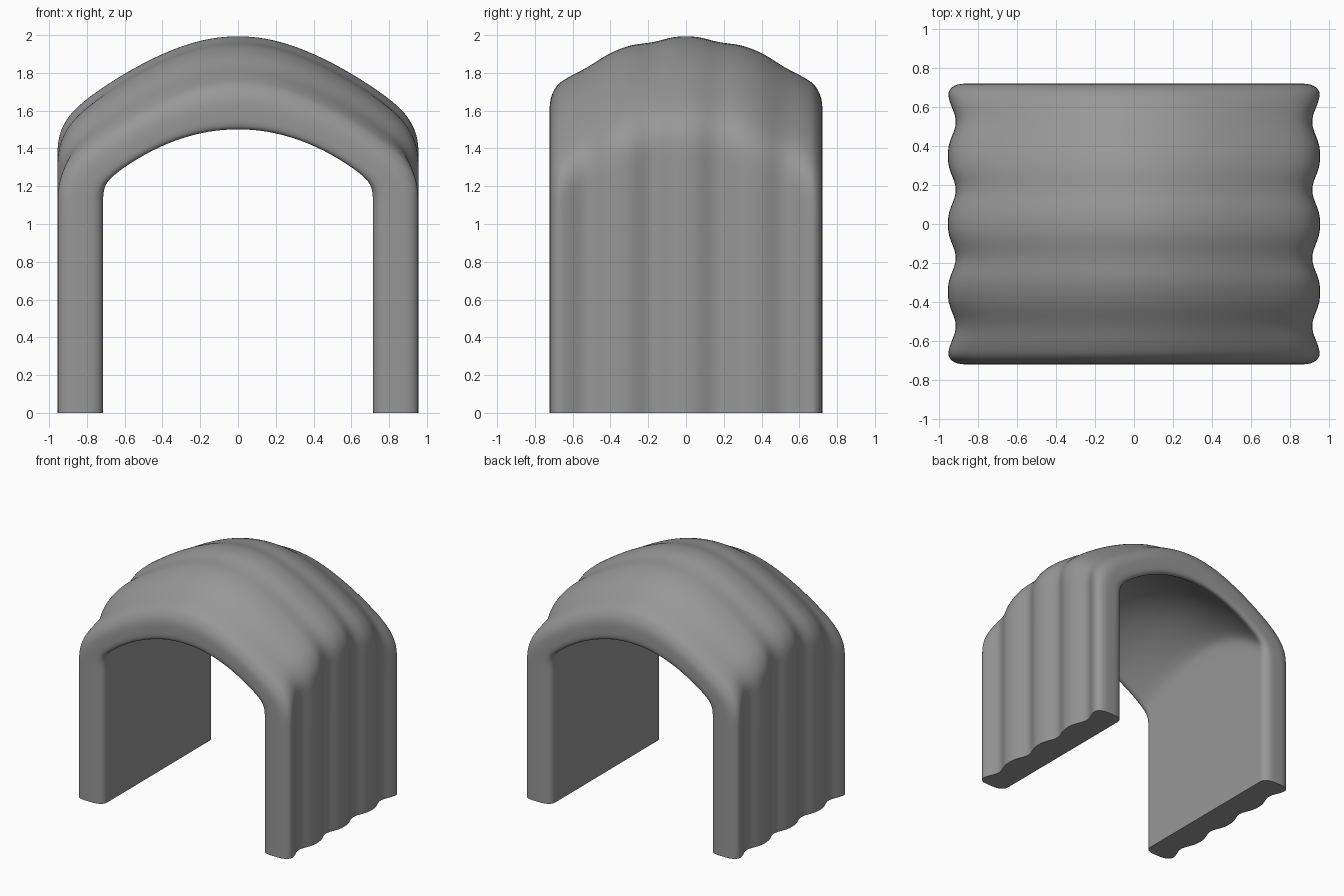
import bpy, bmesh, math

if "Cube" in bpy.data.objects:
    bpy.data.objects.remove(bpy.data.objects["Cube"])

# Half profiles at the middle of the shelter, foot to crown: (x, z)
OUTER = [(.957, 0), (.957, .7), (.957, 1.30), (.957, 1.40), (.947, 1.48), (.90, 1.575),
         (.80, 1.668), (.60, 1.80), (.40, 1.905), (.20, 1.978), (0, 2.002)]
INNER = [(.715, 0), (.715, .7), (.715, 1.29), (.715, 1.39), (.705, 1.45), (.675, 1.495),
         (.60, 1.556), (.45, 1.648), (.30, 1.709), (.15, 1.746), (0, 1.757)]
RIB = [1, 1, 1, .95, .85, .65, .5, .4, .35, .33, .33]   # groove depth along the profile

# Wall cross-section: (y, t) with t = 0 inside and t = 1 outside
N = 40
ys = [-.685 + 1.37 * i / N for i in range(N + 1)]
section = [(y, 1) for y in ys]
section += [(.722, .83), (.722, .5), (.722, .17)]
section += [(y, 0) for y in reversed(ys)]
section += [(-.722, .17), (-.722, .5), (-.722, .83)]
M = len(section)


def point(k, side, y, t):
    """Wall point: lower the dome toward both ends, groove the outer skin."""
    (ox, oz), (ix, iz) = OUTER[k], INNER[k]
    if t == 1:
        t -= .18 * RIB[k] * abs(math.sin(math.pi * y / .35)) ** 3
    drop = 0 if k == 0 else .55 * y * y
    x = ix + (ox - ix) * t
    z = iz + (oz - iz) * t - drop
    return (side * x, y, z)


bm = bmesh.new()
crease = bm.edges.layers.float.new("crease_edge")
last = len(OUTER) - 1
path = [(k, -1) for k in range(last + 1)] + [(k, 1) for k in range(last - 1, -1, -1)]
rings = [[bm.verts.new(point(k, s, y, t)) for y, t in section] for k, s in path]

# Skin along the arch
for a, b in zip(rings, rings[1:]):
    for i in range(M):
        j = (i + 1) % M
        bm.faces.new((a[i], a[j], b[j], b[i]))

# Flat feet, filled with strips from outside to inside
for ring in (rings[0], rings[-1]):
    inner = [N + 4 + N - i for i in range(N + 1)]
    for i in range(N):
        bm.faces.new((ring[i], ring[i + 1], ring[inner[i + 1]], ring[inner[i]]))
    bm.faces.new([ring[i] for i in range(N, N + 5)])
    bm.faces.new([ring[i] for i in (2 * N + 4, 2 * N + 5, 2 * N + 6, 2 * N + 7, 0)])
    for i in range(M):
        bm.edges.get((ring[i], ring[(i + 1) % M]))[crease] = 1
bmesh.ops.recalc_face_normals(bm, faces=bm.faces)

mesh = bpy.data.meshes.new("arched_shelter")
bm.to_mesh(mesh)
bm.free()
shelter = bpy.data.objects.new("arched_shelter", mesh)
bpy.context.collection.objects.link(shelter)

# Dark grey shell
grey = bpy.data.materials.new("dark_grey")
grey.diffuse_color = (.31, .31, .31, 1)
grey.use_nodes = True
grey.node_tree.nodes["Principled BSDF"].inputs["Base Color"].default_value = grey.diffuse_color
mesh.materials.append(grey)

# Smooth surface with crisp feet
sub = shelter.modifiers.new("Smooth", 'SUBSURF')
sub.levels = sub.render_levels = 2
bpy.context.view_layer.objects.active = shelter
shelter.select_set(True)
bpy.ops.object.modifier_apply(modifier=sub.name)
bpy.ops.object.shade_smooth_by_angle(angle=math.radians(50))
